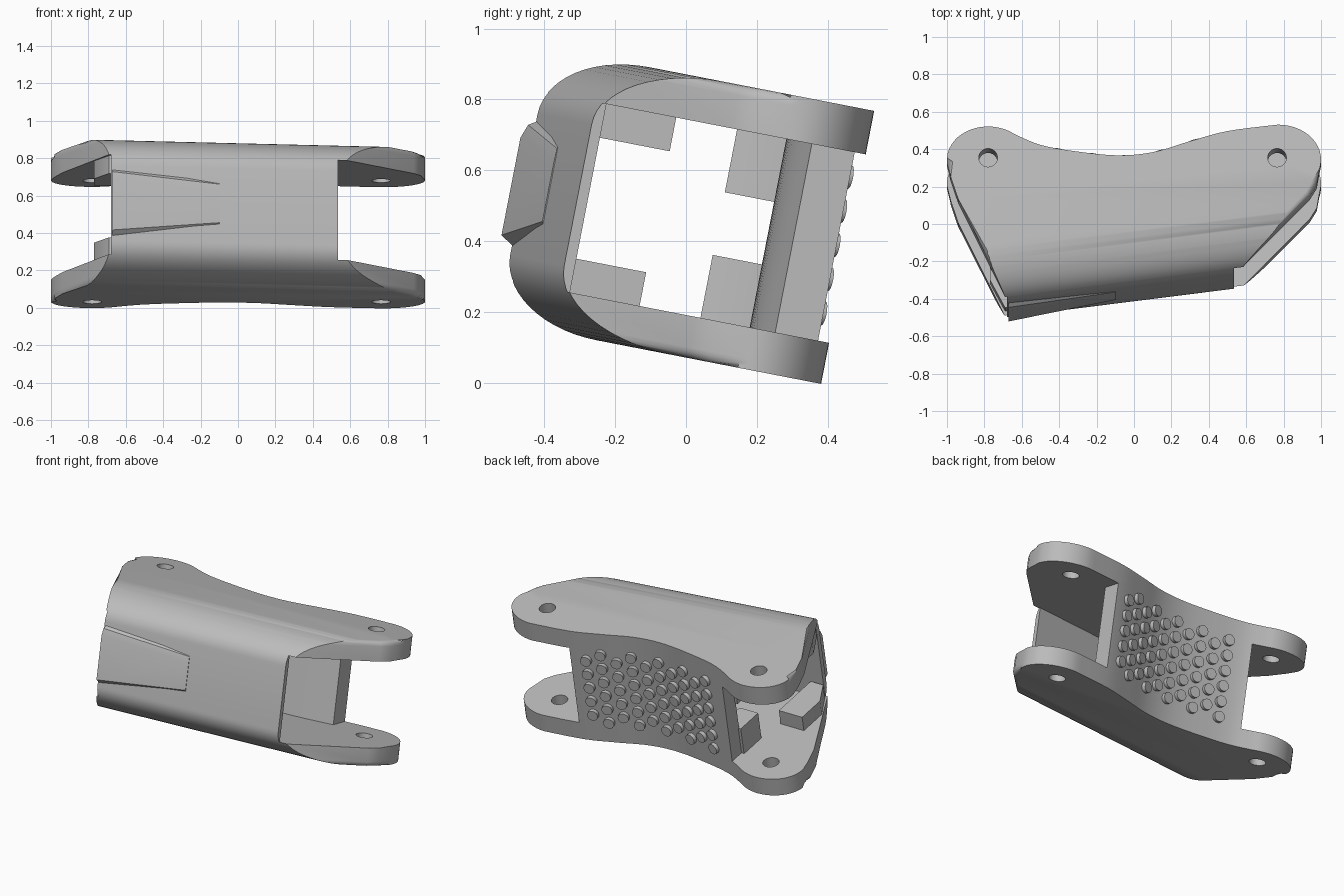
import bpy, bmesh, math
from mathutils import Matrix

cube = bpy.data.objects.get("Cube")
if cube:
    bpy.data.objects.remove(cube, do_unlink=True)

TILT = Matrix.Rotation(math.radians(-11), 4, 'X')   # whole part leans back
LOW, HIGH = 0.07, 0.855            # outer faces of the two plates
IN_LOW, IN_HIGH = 0.188, 0.73      # inner faces of the two plates
MID = (LOW + HIGH) / 2

grey = bpy.data.materials.new("plain_grey")
grey.use_nodes = True
colour = (0.5, 0.5, 0.5, 1)
grey.diffuse_color = colour
grey.node_tree.nodes["Principled BSDF"].inputs["Base Color"].default_value = colour


def front(x):
    """Slanted line of the front wall."""
    return -0.40 - 0.128 * (0.54 - x)


def finish(name, bm):
    bmesh.ops.recalc_face_normals(bm, faces=bm.faces)
    mesh = bpy.data.meshes.new(name)
    bm.to_mesh(mesh)
    bm.free()
    mesh.materials.append(grey)
    obj = bpy.data.objects.new(name, mesh)
    bpy.context.collection.objects.link(obj)
    return obj


def loft(name, a, b, bevel=0):
    """Solid between two matching rings of points."""
    bm = bmesh.new()
    ra = [bm.verts.new(p) for p in a]
    rb = [bm.verts.new(p) for p in b]
    caps = [bm.faces.new(ra[::-1]), bm.faces.new(rb)]
    n = len(a)
    for i in range(n):
        j = (i + 1) % n
        bm.faces.new((ra[i], ra[j], rb[j], rb[i]))
    if bevel:
        edges = list({e for f in caps for e in f.edges})
        bmesh.ops.bevel(bm, geom=edges, offset=bevel, segments=4,
                        profile=0.5, affect='EDGES')
    return finish(name, bm)


def prism(name, outline, z0, z1, bevel=0):
    return loft(name, [(x, y, z0) for x, y in outline],
                [(x, y, z1) for x, y in outline], bevel)


def arc(cx, cy, rx, ry, a0, a1, n):
    angles = [math.radians(a0 + (a1 - a0) * i / n) for i in range(n + 1)]
    return [(cx + rx * math.cos(a), cy + ry * math.sin(a)) for a in angles]


def spline(pts, n=5):
    """Smooth curve through the points."""
    p = [pts[0]] + pts + [pts[-1]]
    out = []
    for k in range(1, len(p) - 2):
        for i in range(n):
            t = i / n
            out.append(tuple(0.5 * (2 * b + (c - a) * t + (2 * a - 5 * b + 4 * c - d) * t * t
                                    + (3 * b - a - 3 * c + d) * t ** 3)
                             for a, b, c, d in zip(p[k - 1], p[k], p[k + 1], p[k + 2])))
    return out + [pts[-1]]


# outline of the plates: two hinge lobes joined by a saddle at the back
right_lobe = arc(0.77, 0.185, 0.23, 0.19, -15, 90, 14)
left_lobe = arc(-0.78, 0.185, 0.22, 0.18, 60, 185, 16)
saddle = spline([right_lobe[-1], (0.5, 0.34), (0.3, 0.285), (0.1, 0.225), (-0.1, 0.208),
                 (-0.35, 0.235), (-0.5, 0.265), (-0.6, 0.305), left_lobe[0]])
outline = ([(0.54, -0.42), (0.94, -0.01), (0.977, 0.05)] + right_lobe + saddle[1:-1]
           + left_lobe + [(-0.98, 0.09), (-0.94, -0.03), (-0.67, -0.58)])
body = prism("finger_shell", outline, LOW, HIGH, 0.03)

# rounded front section swept along the slanted wall
section = [(1.5, HIGH)]
section += arc(0.3, HIGH - 0.19, 0.3, 0.19, 90, 180, 14)
section += arc(0.3, LOW + 0.19, 0.3, 0.19, 180, 270, 14)
section += [(1.5, LOW)]
rounding = loft("rounding", *[[(x, u + front(x), z) for u, z in section] for x in (-1.3, 1.3)])

# hollow between the plates, leaving the front wall and back panel
wall = 0.03
panel_inner = spline([(0.52, 0.22), (0.25, 0.17), (-0.1, 0.148), (-0.4, 0.152), (-0.56, 0.18)])
hollow = ([(-0.68, -1), (-0.68, front(-0.68) + wall), (0.535, front(0.535) + wall),
           (0.535, -1), (1.3, -1), (1.3, 1), (0.52, 1)] + panel_inner
          + [(-0.56, 1), (-1.3, 1), (-1.3, -1)])
cavity = prism("cavity", hollow, IN_LOW, IN_HIGH)

# hinge pin holes
pins = [prism("pin", arc(x, 0.195, 0.05, 0.05, 0, 345, 23), -0.2, 1.2) for x in (-0.78, 0.765)]

cutters = [(rounding, 'INTERSECT'), (cavity, 'DIFFERENCE')] + [(p, 'DIFFERENCE') for p in pins]
for cutter, operation in cutters:
    cutter.hide_render = True
    mod = body.modifiers.new("cut", 'BOOLEAN')
    mod.operation, mod.object, mod.solver = operation, cutter, 'EXACT'
graph = bpy.context.evaluated_depsgraph_get()
mesh = bpy.data.meshes.new_from_object(body.evaluated_get(graph))
body.modifiers.clear()
body.data = mesh
for cutter, _ in cutters:
    bpy.data.objects.remove(cutter, do_unlink=True)
parts = [body]

# shallow wedge swelling on the front wall
bump = []
for x, rise, z0, z1 in ((-0.67, 0.036, 0.28, 0.65), (-0.1, 0.003, 0.34, 0.6)):
    y = front(x)
    bump.append([(x, y + 0.01, z0), (x, y - rise, z0 + 0.03), (x, y - rise, z1 - 0.06),
                 (x, y - rise * 0.6, z1 - 0.02), (x, y + 0.01, z1)])
parts.append(loft("front_swelling", *bump))

# inner stops: ledges by the front wall and pegs by the back panel, top and bottom
ledge = [(-0.77, -0.36), (-0.69, -0.51), (-0.6, -0.51), (-0.6, -0.17), (-0.77, -0.17)]
peg = [(-0.58, 0.005), (-0.45, 0.005), (-0.43, 0.08), (-0.43, 0.17), (-0.58, 0.19)]
for name, shape, depth in (("ledge", ledge, 0.097), ("peg", peg, 0.181)):
    parts.append(prism("lower_" + name, shape, IN_LOW - 0.01, IN_LOW + depth))
    parts.append(prism("upper_" + name, shape, IN_HIGH - depth, IN_HIGH + 0.01))

# staggered grip studs following the back panel
bm = bmesh.new()
for col in range(10):
    x = -0.41 + col * 0.092
    a, b = next((p, q) for p, q in zip(saddle, saddle[1:]) if q[0] <= x <= p[0])
    y = b[1] + (a[1] - b[1]) * (x - b[0]) / (a[0] - b[0])
    lean = math.atan2(a[1] - b[1], a[0] - b[0])
    stagger = col % 2
    for row in range(6 - stagger):
        z = MID + (row - (5 - stagger) / 2) * 0.098
        place = (Matrix.Translation((x, y + 0.002, z)) @ Matrix.Rotation(lean, 4, 'Z')
                 @ Matrix.Rotation(math.radians(90), 4, 'X'))
        bmesh.ops.create_cone(bm, cap_ends=True, segments=16, radius1=0.034,
                              radius2=0.034, depth=0.044, matrix=place)
parts.append(finish("grip_studs", bm))

# lean every part and keep crisp edges
bpy.ops.object.select_all(action='DESELECT')
for obj in parts:
    obj.data.transform(TILT)
    obj.select_set(True)
bpy.context.view_layer.objects.active = body
bpy.ops.object.shade_smooth_by_angle(angle=math.radians(30))
